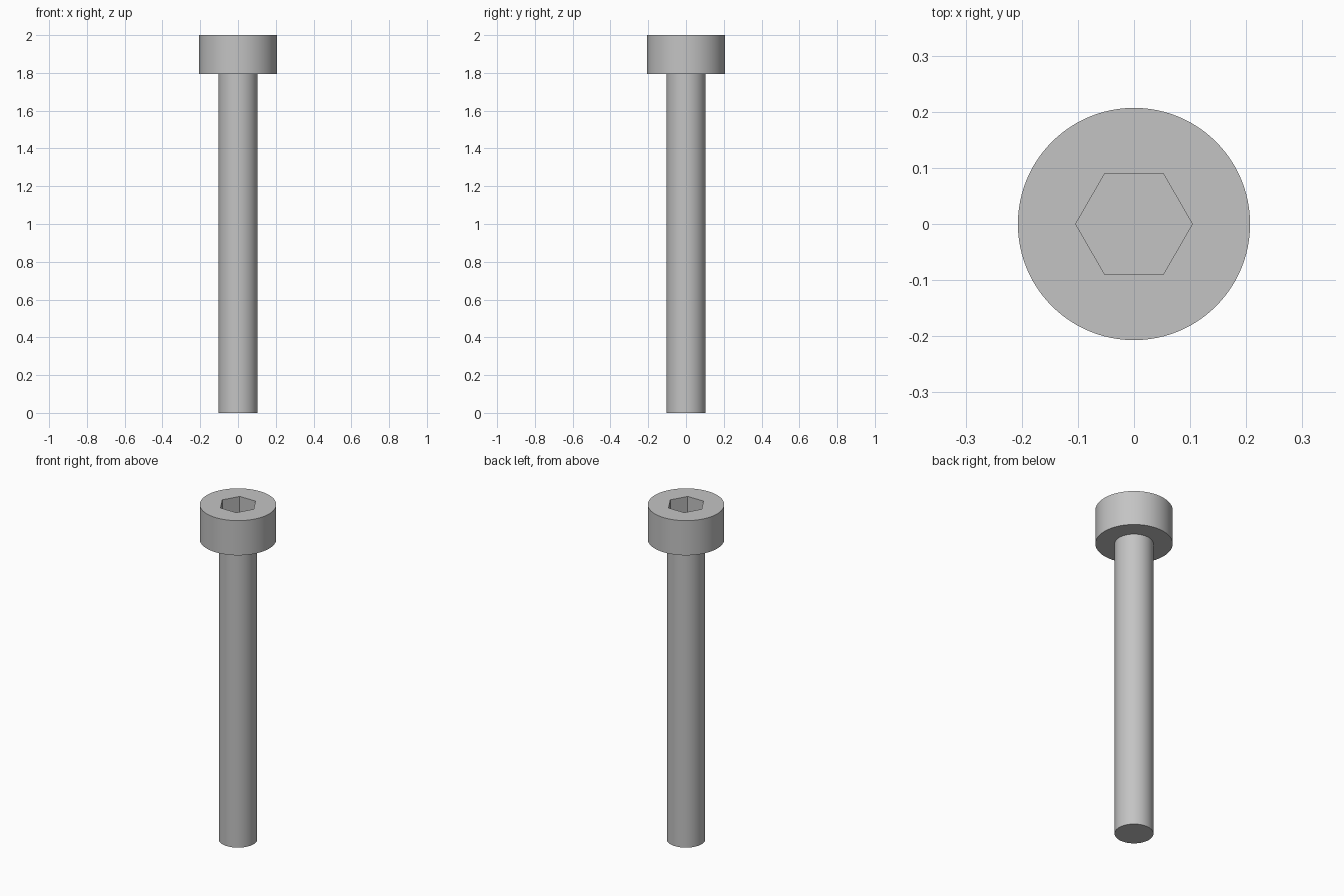
import bpy
import bmesh
from math import cos, sin, pi, radians

SIDES = 96
SHAFT_R, HEAD_R, SOCKET_R = 0.104, 0.207, 0.104
HEAD_BASE, TOP, SOCKET_FLOOR = 1.793, 2.0, 1.896

cube = bpy.data.objects.get("Cube")
if cube:
    bpy.data.objects.remove(cube, do_unlink=True)

steel = bpy.data.materials.new("grey_steel")
steel.use_nodes = True
grey = (0.55, 0.55, 0.55, 1)
steel.diffuse_color = grey
steel.node_tree.nodes["Principled BSDF"].inputs["Base Color"].default_value = grey


def circle(angle):
    return 1.0


def hexagon(angle):
    # Distance to a hexagon outline with corners on the x axis
    return cos(pi / 6) / cos(angle % (pi / 3) - pi / 6)


def loft(name, rings, cap_start, cap_end):
    """Skin a stack of (radius, height, outline) rings."""
    bm = bmesh.new()
    loops = []
    for radius, z, outline in rings:
        loop = []
        for i in range(SIDES):
            a = 2 * pi * i / SIDES
            r = radius * outline(a)
            loop.append(bm.verts.new((r * cos(a), r * sin(a), z)))
        loops.append(loop)
    for low, high in zip(loops, loops[1:]):
        for i in range(SIDES):
            j = (i + 1) % SIDES
            bm.faces.new((low[i], low[j], high[j], high[i]))
    if cap_start:
        bm.faces.new(loops[0][::-1])
    if cap_end:
        bm.faces.new(loops[-1])
    mesh = bpy.data.meshes.new(name)
    bm.to_mesh(mesh)
    bm.free()
    mesh.materials.append(steel)
    obj = bpy.data.objects.new(name, mesh)
    bpy.context.collection.objects.link(obj)
    bpy.ops.object.select_all(action="DESELECT")
    obj.select_set(True)
    bpy.context.view_layer.objects.active = obj
    bpy.ops.object.shade_smooth_by_angle(angle=radians(30))
    return obj


# Plain round shaft, open where it meets the head
loft("shaft", [(SHAFT_R, 0, circle), (SHAFT_R, HEAD_BASE, circle)], True, False)

# Cylindrical head with a hexagonal socket sunk into the top
loft("socket_head", [
    (SHAFT_R, HEAD_BASE, circle),
    (HEAD_R, HEAD_BASE, circle),
    (HEAD_R, TOP, circle),
    (SOCKET_R, TOP, hexagon),
    (SOCKET_R, SOCKET_FLOOR, hexagon),
], False, True)
